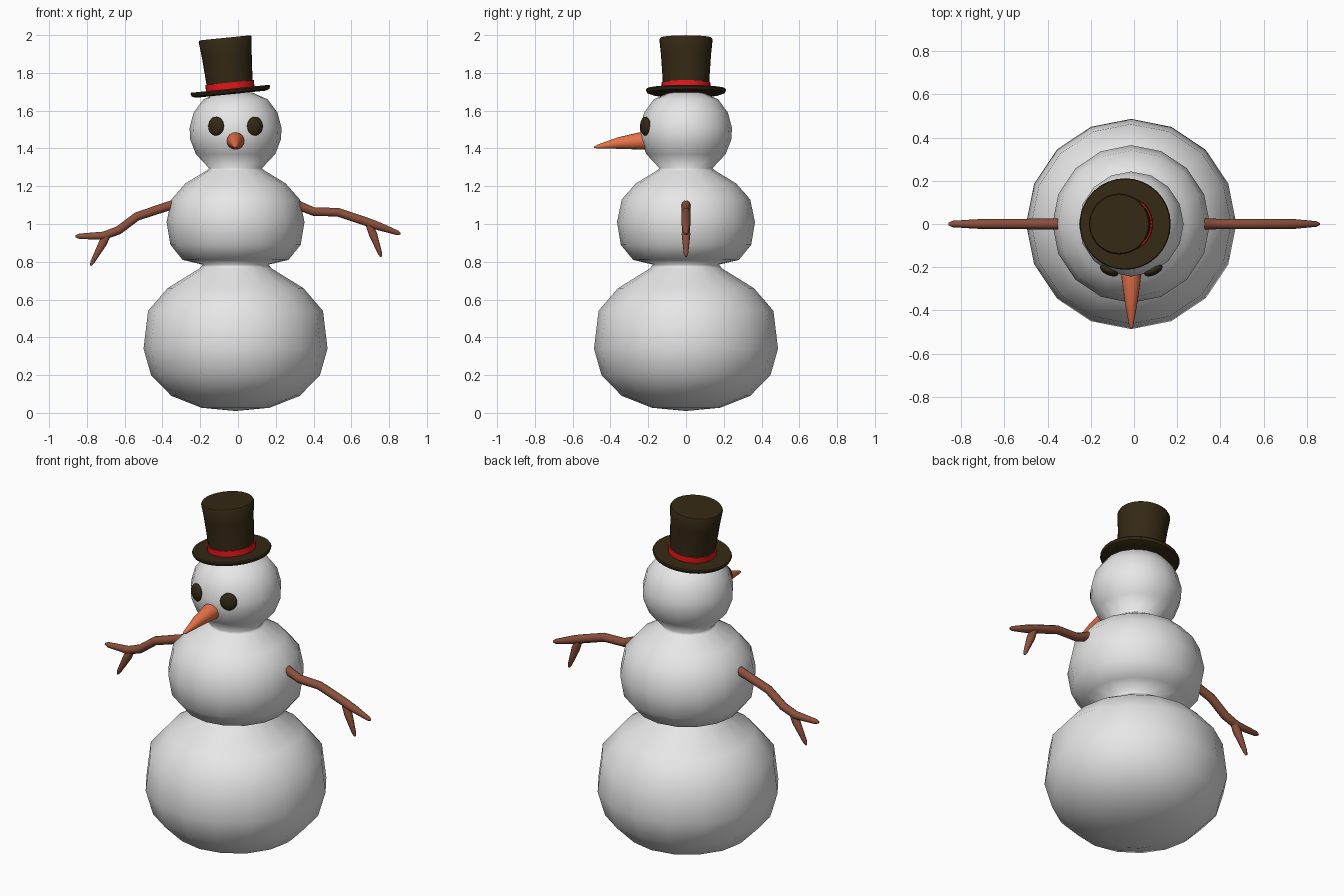
import bpy, bmesh, math
from mathutils import Vector

if "Cube" in bpy.data.objects:
    bpy.data.objects.remove(bpy.data.objects["Cube"])


def material(name, r, g, b):
    m = bpy.data.materials.new(name)
    m.diffuse_color = (r, g, b, 1)
    m.use_nodes = True
    m.node_tree.nodes["Principled BSDF"].inputs["Base Color"].default_value = m.diffuse_color
    return m


SNOW = material("snow", 0.8, 0.8, 0.8)
FELT = material("dark_felt", 0.035, 0.022, 0.007)
RED = material("red_ribbon", 0.8, 0.008, 0.01)
CARROT = material("carrot_orange", 0.8, 0.17, 0.07)
WOOD = material("twig_brown", 0.26, 0.08, 0.045)


def loft(name, points, mat, side, sides=16, axis=None, smooth=40):
    """Skin circular rings given as (x, y, z, radius); side is perpendicular to the path."""
    bm = bmesh.new()
    centres = [Vector(p[:3]) for p in points]
    side = Vector(side)
    rings = []
    for i, c in enumerate(centres):
        t = axis or centres[min(i + 1, len(centres) - 1)] - centres[max(i - 1, 0)]
        up = Vector(t).normalized().cross(side)
        ring = []
        for k in range(sides):
            a = 2 * math.pi * k / sides
            ring.append(bm.verts.new(c + (side * math.cos(a) + up * math.sin(a)) * points[i][3]))
        rings.append(ring)
    for a, b in zip(rings, rings[1:]):
        for k in range(sides):
            j = (k + 1) % sides
            bm.faces.new((a[k], a[j], b[j], b[k]))
    for ring, p in ((rings[0], points[0]), (rings[-1], points[-1])):
        if p[3] > 0:
            bm.faces.new(ring)
    bmesh.ops.remove_doubles(bm, verts=bm.verts, dist=1e-5)
    bmesh.ops.recalc_face_normals(bm, faces=bm.faces)
    return finish(name, bm, mat, smooth)


def finish(name, bm, mat, smooth):
    mesh = bpy.data.meshes.new(name)
    bm.to_mesh(mesh)
    bm.free()
    mesh.materials.append(mat)
    ob = bpy.data.objects.new(name, mesh)
    bpy.context.collection.objects.link(ob)
    bpy.ops.object.select_all(action='DESELECT')
    ob.select_set(True)
    bpy.context.view_layer.objects.active = ob
    bpy.ops.object.shade_smooth_by_angle(angle=math.radians(smooth))
    return ob


# Three stacked snowballs, as one turned profile of (radius, height)
CX = -0.013
profile = [(0, .01), (.18, .027), (.34, .09), (.447, .20), (.487, .34), (.463, .54),
           (.36, .66), (.19, .765), (.175, .785), (.28, .81), (.345, .89), (.365, 1.01),
           (.34, 1.13), (.265, 1.215), (.15, 1.285), (.14, 1.295), (.21, 1.37),
           (.241, 1.45), (.243, 1.51), (.222, 1.59), (.17, 1.66), (.09, 1.695), (0, 1.705)]
loft("snow_body", [(CX, 0, z, r) for r, z in profile], SNOW, (1, 0, 0),
     axis=(0, 0, 1), smooth=180)

# Top hat, tilted sideways
tilt = math.radians(5.8)
hat_axis = Vector((-math.sin(tilt), 0, math.cos(tilt)))
hat_base = Vector((-.04, 0, 1.703))


def hat_part(name, prof, mat):
    pts = [(*(hat_base + hat_axis * h), r) for r, h in prof]
    return loft(name, pts, mat, (0, 1, 0), 32, hat_axis)


hat_part("hat_brim", [(0, -.016), (.185, -.016), (.206, -.008), (.212, .006),
                      (.208, .013), (0, .013)], FELT)
hat_part("hat_crown", [(.121, .01), (.126, .1), (.133, .2), (.141, .275),
                       (.136, .284), (0, .284)], FELT)
hat_part("hat_ribbon", [(.120, .012), (.129, .012), (.129, .046), (.120, .046)], RED)

# Coal eyes lying against the head
for s, label in ((-1, "left"), (1, "right")):
    bm = bmesh.new()
    bmesh.ops.create_uvsphere(bm, u_segments=16, v_segments=10, radius=1)
    eye = finish(label + "_eye", bm, FELT, 180)
    eye.scale = (.046, .022, .05)
    eye.rotation_euler = (0, 0, s * math.radians(26))
    eye.location = (CX + s * .103, -.215, 1.518)

# Carrot nose, drooping slightly
loft("carrot_nose", [(CX, -.20, 1.441, .048), (CX, -.25, 1.439, .045), (CX, -.36, 1.428, .03),
                     (CX, -.47, 1.409, .010), (CX, -.487, 1.406, .003)],
     CARROT, (1, 0, 0), 16)


# Twig arms, drawn in the x-z plane as (x, z, radius)
def twig(name, pts):
    loft(name, [(x, 0, z, r) for x, z, r in pts], WOOD, (0, 1, 0), 10, smooth=60)


twig("left_arm", [(-.32, 1.11, .026), (-.39, 1.088, .025), (-.535, 1.04, .024),
                  (-.632, .967, .024), (-.71, .938, .023), (-.84, .935, .015), (-.86, .935, .006)])
twig("left_arm_fork", [(-.685, .955, .018), (-.715, .90, .023), (-.77, .80, .012),
                       (-.78, .78, .005)])
twig("right_arm", [(.30, 1.11, .026), (.335, 1.092, .025), (.40, 1.066, .024),
                   (.53, 1.062, .024), (.68, 1.012, .024), (.74, .99, .023),
                   (.845, .953, .013), (.86, .948, .005)])
twig("right_arm_fork", [(.69, 1.005, .018), (.715, .945, .023), (.752, .845, .012),
                        (.758, .826, .005)])
